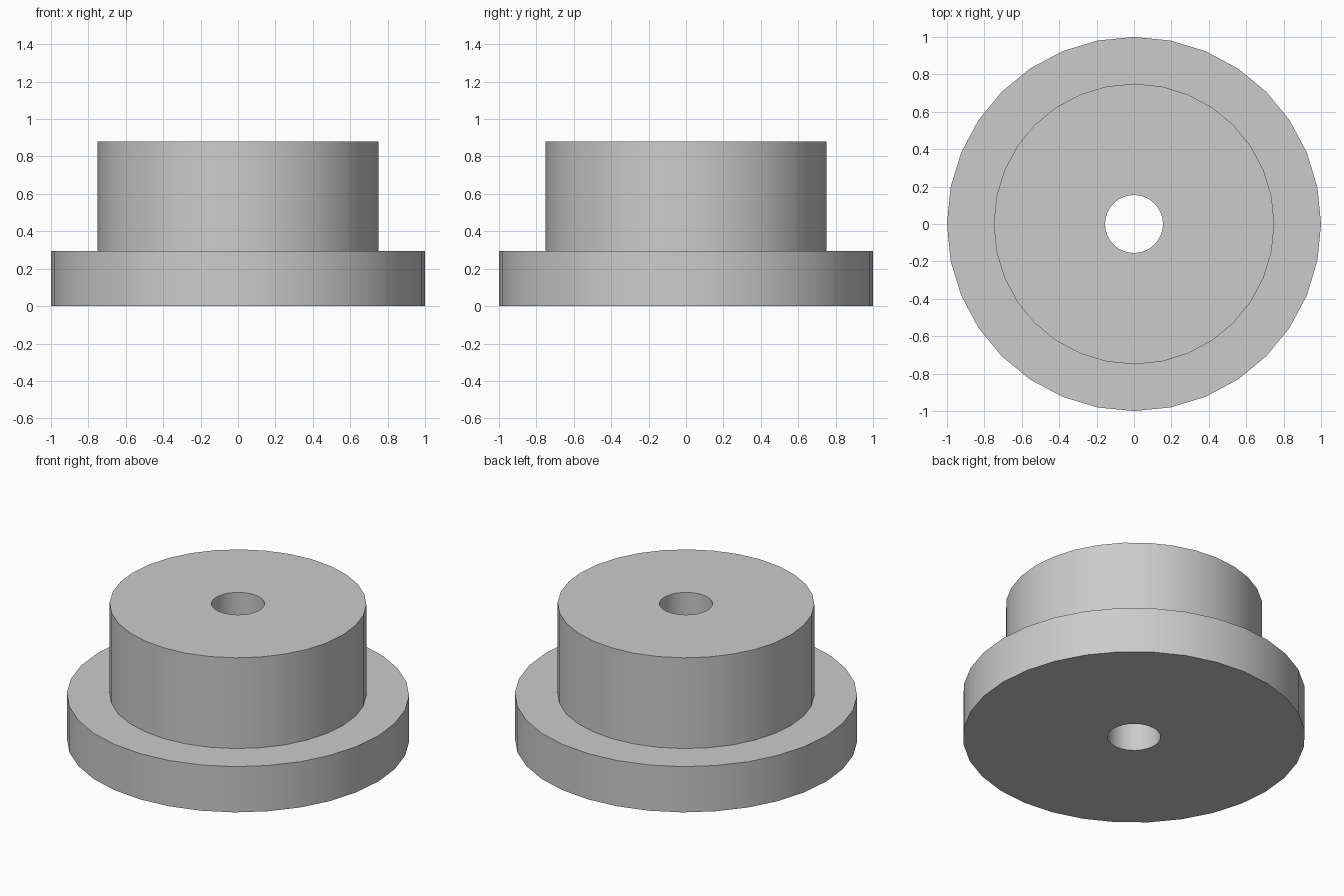
import bpy
import bmesh
from math import radians, tau
from mathutils import Matrix

cube = bpy.data.objects.get("Cube")
if cube:
    bpy.data.objects.remove(cube, do_unlink=True)

SIDES = 32
FLANGE_R, HUB_R, BORE_R = 1.0, 0.75, 0.155
FLANGE_TOP, HUB_TOP = 0.295, 0.88

# Plain grey material
grey = bpy.data.materials.new("plain grey")
grey.use_nodes = True
colour = (0.6, 0.6, 0.6, 1)
grey.diffuse_color = colour
grey.node_tree.nodes["Principled BSDF"].inputs["Base Color"].default_value = colour

# Closed cross-section of the flanged bushing: radius, height
profile = [(BORE_R, 0), (FLANGE_R, 0), (FLANGE_R, FLANGE_TOP),
           (HUB_R, FLANGE_TOP), (HUB_R, HUB_TOP), (BORE_R, HUB_TOP)]

# Turn the section around the vertical axis
bm = bmesh.new()
rings = []
for i in range(SIDES):
    turn = Matrix.Rotation(tau * i / SIDES, 3, "Z")
    rings.append([bm.verts.new(turn.col[0] * r + turn.col[2] * z) for r, z in profile])
for i in range(SIDES):
    a, b = rings[i], rings[(i + 1) % SIDES]
    for j in range(len(profile)):
        k = (j + 1) % len(profile)
        bm.faces.new((a[j], b[j], b[k], a[k]))
bmesh.ops.recalc_face_normals(bm, faces=bm.faces)
mesh = bpy.data.meshes.new("flanged_bushing")
bm.to_mesh(mesh)
bm.free()

bushing = bpy.data.objects.new("flanged_bushing", mesh)
bpy.context.collection.objects.link(bushing)
mesh.materials.append(grey)

# Smooth round walls with sharp rims
bpy.ops.object.select_all(action="DESELECT")
bushing.select_set(True)
bpy.context.view_layer.objects.active = bushing
bpy.ops.object.shade_smooth_by_angle(angle=radians(30))
